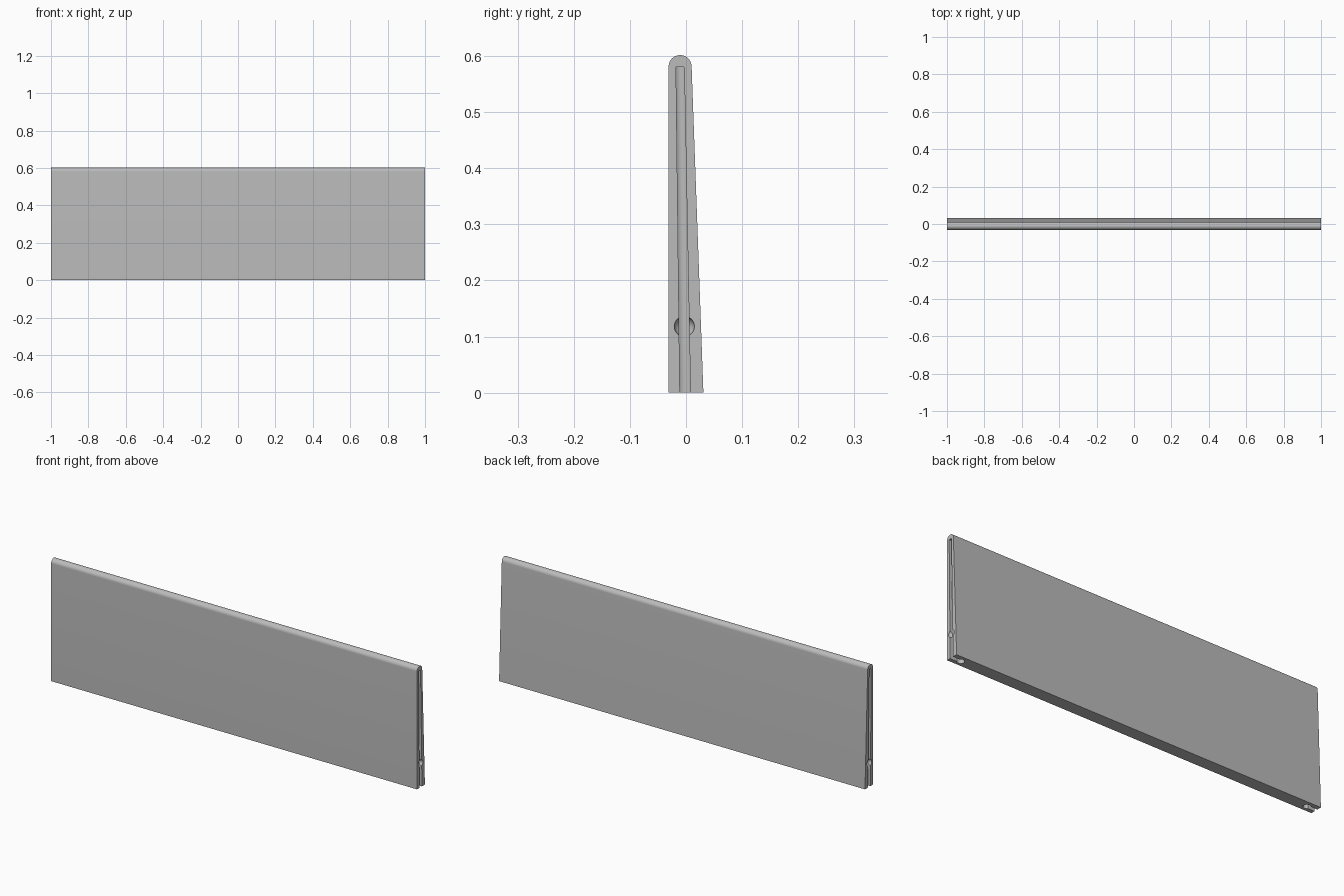
import bpy, bmesh, math

if "Cube" in bpy.data.objects:
    bpy.data.objects.remove(bpy.data.objects["Cube"])

grey = bpy.data.materials.new("plain grey")
grey.diffuse_color = (0.5, 0.5, 0.5, 1)
grey.use_nodes = True
grey.node_tree.nodes["Principled BSDF"].inputs["Base Color"].default_value = grey.diffuse_color


def loft(name, rings):
    """Closed solid joining rings of points that have equal counts."""
    bm = bmesh.new()
    loops = [[bm.verts.new(p) for p in ring] for ring in rings]
    n = len(loops[0])
    for a, b in zip(loops, loops[1:]):
        for i in range(n):
            j = (i + 1) % n
            bm.faces.new((a[i], a[j], b[j], b[i]))
    bm.faces.new(loops[0])
    bm.faces.new(loops[-1])
    bmesh.ops.recalc_face_normals(bm, faces=bm.faces)
    mesh = bpy.data.meshes.new(name)
    bm.to_mesh(mesh)
    bm.free()
    mesh.materials.append(grey)
    obj = bpy.data.objects.new(name, mesh)
    bpy.context.collection.objects.link(obj)
    return obj


# Tapered panel with a rounded top edge, upright front and sloping back
R, CY, CZ = 0.0205, -0.0105, 0.581
profile = [(-0.031, 0), (0.031, 0)]
for i in range(25):
    a = math.radians(2 + 178 * i / 24)
    profile.append((CY + R * math.cos(a), CZ + R * math.sin(a)))
panel = loft("panel", [[(x, y, z) for y, z in profile] for x in (-1, 1)])

# Keyhole groove section: narrow mouth at the end, round channel inside
MOUTH, RAD, DEPTH = 0.0095, 0.017, 0.05
start = math.asin(MOUTH / RAD)
section = [(-0.02, -MOUTH)]
for i in range(25):
    a = start + (2 * math.pi - 2 * start) * i / 24
    section.append((DEPTH - RAD * math.cos(a), -RAD * math.sin(a)))
section.append((-0.02, MOUTH))


def groove_ring(side, z):
    """Groove section at height z, leaning and narrowing with the panel."""
    t = z / 0.58
    return [(side * (1 - d), -0.0015 - 0.009 * t + y * (1 - 0.23 * t), z)
            for d, y in section]


cutters = []
for side in (-1, 1):
    cutters.append(loft("groove_cutter",
                        [groove_ring(side, -0.02), groove_ring(side, 0.58)]))
    # Round dimple across the mouth
    bpy.ops.mesh.primitive_uv_sphere_add(segments=32, ring_count=16, radius=0.018,
                                         location=(side, -0.003, 0.118))
    dimple = bpy.context.object
    dimple.name = "dimple_cutter"
    dimple.data.materials.append(grey)
    cutters.append(dimple)

for cutter in cutters:
    cutter.hide_render = True
    mod = panel.modifiers.new("cut", 'BOOLEAN')
    mod.operation = 'DIFFERENCE'
    mod.solver = 'EXACT'
    mod.object = cutter

# Bake the cuts, then smooth the rounded surfaces
bpy.ops.object.select_all(action='DESELECT')
panel.select_set(True)
bpy.context.view_layer.objects.active = panel
bpy.ops.object.convert(target='MESH')
for cutter in cutters:
    bpy.data.objects.remove(cutter)
bpy.ops.object.shade_smooth_by_angle(angle=math.radians(30))
